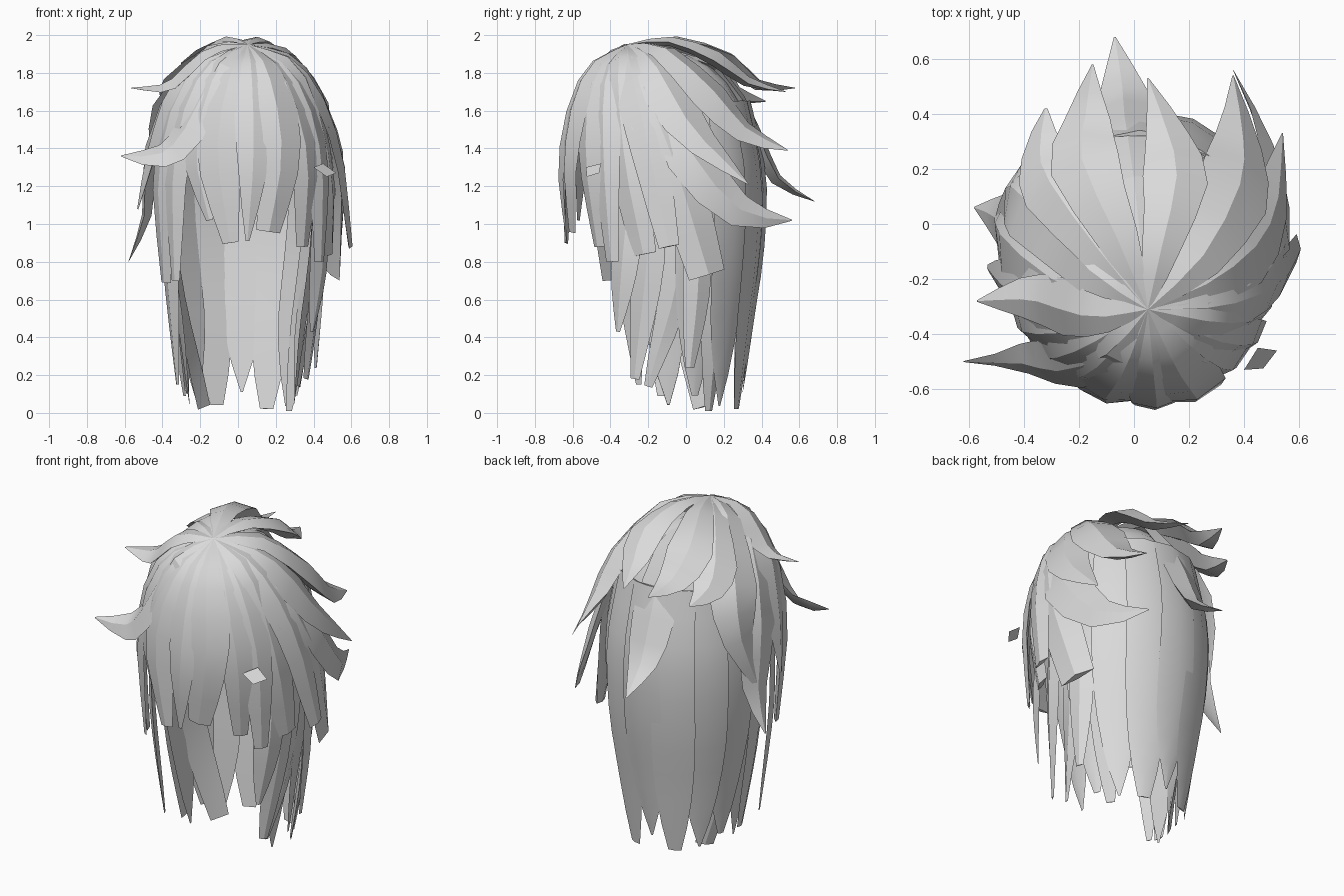
import bpy, bmesh, math, random
from mathutils import Vector

random.seed(4)
cube = bpy.data.objects.get("Cube")
if cube:
    bpy.data.objects.remove(cube)

# One plain hair colour
GREY = (0.7, 0.7, 0.7, 1)
hair = bpy.data.materials.new("light_grey_hair")
hair.use_nodes = True
hair.diffuse_color = GREY
hair.node_tree.nodes["Principled BSDF"].inputs["Base Color"].default_value = GREY

CROWN = Vector((0.05, -0.31, 1.95))
HEAD = Vector((0.03, -0.08, 1.1))


def finish(name, bm, angle=30):
    bmesh.ops.recalc_face_normals(bm, faces=bm.faces)
    mesh = bpy.data.meshes.new(name)
    bm.to_mesh(mesh)
    bm.free()
    mesh.materials.append(hair)
    ob = bpy.data.objects.new(name, mesh)
    bpy.context.collection.objects.link(ob)
    bpy.ops.object.select_all(action='DESELECT')
    ob.select_set(True)
    bpy.context.view_layer.objects.active = ob
    bpy.ops.object.shade_smooth_by_angle(angle=math.radians(angle))


def spline(pts, t):
    # Catmull-Rom point on a path, t from 0 to 1
    n = len(pts) - 1
    i = min(int(t * n), n - 1)
    u = t * n - i
    p1, p2 = pts[i], pts[i + 1]
    p0 = pts[i - 1] if i else 2 * p1 - p2
    p3 = pts[i + 2] if i + 2 <= n else 2 * p2 - p1
    return 0.5 * (2 * p1 + (p2 - p0) * u + (2 * p0 - 5 * p1 + 4 * p2 - p3) * u * u
                  + (3 * p1 - p0 - 3 * p2 + p3) * u ** 3)


def lock(name, path, width, root=0.05, tip=0.0, ridge=0.3, keel=0.0, taper=1.6, steps=8):
    # Tapering lock: ridge on top, keel underneath
    pts = [Vector(p) for p in path]
    bm = bmesh.new()
    rings = []
    for k in range(steps + 1):
        t = k / steps
        p = spline(pts, t)
        tan = (spline(pts, min(t + 0.03, 1)) - spline(pts, max(t - 0.03, 0))).normalized()
        out = p - HEAD
        if p.z < HEAD.z:
            out.z = 0
        out = (out - tan * out.dot(tan)).normalized()
        side = tan.cross(out)
        if t < 0.5:
            w = width * (root + (1 - root) * (t / 0.5) ** 0.8)
        else:
            w = width * (1 - (1 - tip) * ((t - 0.5) / 0.5) ** taper)
        w = max(w, 0.003)
        rings.append([bm.verts.new(q) for q in
                      (p - side * w, p + out * w * ridge, p + side * w, p - out * w * keel)])
    for a, b in zip(rings, rings[1:]):
        for i in range(4):
            j = (i + 1) % 4
            bm.faces.new((a[i], a[j], b[j], b[i]))
    bm.faces.new(rings[0])
    bm.faces.new(rings[-1])
    finish(name, bm)


# Scalp under the locks, open at the bottom
bm = bmesh.new()
bmesh.ops.create_uvsphere(bm, u_segments=20, v_segments=12, radius=1)
bmesh.ops.delete(bm, geom=[v for v in bm.verts if v.co.z < -0.1], context='VERTS')
for v in bm.verts:
    v.co = (0.03 + v.co.x * 0.41, -0.10 + v.co.y * 0.45, 1.36 + v.co.z * 0.55)
finish("scalp", bm, 60)

# Locks sweeping back from the crown: (mid points and tip, half width, tip ratio)
back_spikes = [
    ([(-0.06, -0.05, 1.97), (-0.18, 0.22, 1.87), (-0.17, 0.38, 1.74), (-0.15, 0.58, 1.72)], 0.13, 0),
    ([(0.10, -0.08, 1.97), (0.15, 0.16, 1.88), (0.12, 0.32, 1.76), (0.05, 0.53, 1.70)], 0.12, 0),
    ([(0.0, 0.16, 1.83), (-0.03, 0.36, 1.48), (-0.04, 0.48, 1.24), (-0.07, 0.68, 1.12)], 0.13, 0),
    ([(0.24, -0.12, 1.91), (0.36, 0.12, 1.68), (0.38, 0.30, 1.49), (0.36, 0.54, 1.39)], 0.15, 0),
    ([(-0.12, -0.10, 1.94), (-0.29, 0.14, 1.79), (-0.33, 0.26, 1.69), (-0.32, 0.42, 1.65)], 0.13, 0.05),
]
left_locks = [
    ([(0.36, -0.14, 1.74), (0.51, 0.02, 1.36), (0.48, 0.28, 1.07), (0.36, 0.56, 1.02)], 0.14, 0),
    ([(0.31, -0.18, 1.84), (0.48, 0.02, 1.50), (0.54, 0.33, 1.21)], 0.14, 0),
    ([(0.36, -0.24, 1.75), (0.52, -0.06, 1.30), (0.50, 0.11, 0.73)], 0.14, 0.75),
    ([(0.32, -0.29, 1.82), (0.51, -0.20, 1.42), (0.59, -0.09, 0.88)], 0.11, 0.5),
    ([(0.31, -0.35, 1.81), (0.46, -0.31, 1.32), (0.48, -0.22, 0.84)], 0.11, 0.6),
    ([(0.28, -0.41, 1.78), (0.42, -0.42, 1.35), (0.43, -0.39, 0.80)], 0.10, 0.4),
]
right_locks = [
    ([(-0.15, -0.17, 1.92), (-0.37, 0.08, 1.65), (-0.44, 0.12, 1.36), (-0.51, 0.0, 1.01)], 0.15, 0),
    ([(-0.28, -0.20, 1.80), (-0.45, -0.04, 1.40), (-0.48, 0.02, 1.05), (-0.58, 0.06, 0.80)], 0.14, 0),
    ([(-0.15, -0.33, 1.91), (-0.36, -0.27, 1.73), (-0.57, -0.28, 1.72)], 0.11, 0),
    ([(-0.09, -0.46, 1.84), (-0.26, -0.51, 1.49), (-0.40, -0.49, 1.36), (-0.62, -0.50, 1.36)], 0.12, 0),
    ([(-0.27, -0.30, 1.80), (-0.43, -0.23, 1.45), (-0.53, -0.16, 1.08)], 0.13, 0.1),
    ([(-0.23, -0.38, 1.79), (-0.39, -0.37, 1.32), (-0.38, -0.33, 0.69)], 0.12, 0.4),
]
# Fringe falling over the front
fringe = [
    ([(-0.03, -0.51, 1.79), (-0.10, -0.61, 1.38), (-0.04, -0.63, 0.90)], 0.14, 0.3),
    ([(0.07, -0.53, 1.79), (0.08, -0.65, 1.35), (0.05, -0.63, 0.91)], 0.10, 0.1),
    ([(0.15, -0.51, 1.79), (0.22, -0.61, 1.38), (0.16, -0.60, 0.96)], 0.13, 0.5),
    ([(0.22, -0.47, 1.78), (0.35, -0.51, 1.36), (0.34, -0.46, 0.88)], 0.10, 0.4),
    ([(-0.11, -0.49, 1.79), (-0.21, -0.55, 1.38), (-0.15, -0.57, 1.02)], 0.10, 0.2),
    ([(-0.18, -0.44, 1.79), (-0.32, -0.47, 1.35), (-0.33, -0.42, 0.70)], 0.10, 0.3),
]
for name, group, keel in (("back_spike", back_spikes, 0.4), ("left_lock", left_locks, 0.1),
                          ("right_lock", right_locks, 0.25), ("fringe_lock", fringe, 0.0)):
    for i, (pts, w, tip) in enumerate(group, 1):
        lock(f"{name}_{i}", [CROWN] + pts, w, tip=tip, keel=keel)

# Long hair hanging round the sides and back
COUNT = 9
for i in range(COUNT):
    deg = -18 + 216 * i / (COUNT - 1)
    a = math.radians(deg)
    end = random.uniform(0.02, 0.12)
    path = []
    for t, rx, ry in ((0, 0.35, 0.32), (0.25, 0.41, 0.40), (0.5, 0.39, 0.39),
                      (0.75, 0.33, 0.34), (1, 0.29, 0.30)):
        path.append((0.02 + rx * math.cos(a), ry * math.sin(a), 1.65 + (end - 1.65) * t))
    lock(f"long_lock_{i + 1}", path, 0.125, root=0.85,
         tip=random.choice((0.05, 0.15, 0.3)), ridge=0.2, taper=2.4, steps=10)

# Thin strands in front of the long hair: (top, middle, tip, half width, tip ratio)
strands = [
    ((0.42, -0.28, 1.30), (0.43, -0.32, 0.85), (0.39, -0.36, 0.43), 0.09, 0.15),
    ((0.42, -0.18, 1.30), (0.42, -0.20, 0.80), (0.36, -0.27, 0.18), 0.09, 0.3),
    ((0.43, -0.02, 1.30), (0.40, -0.05, 0.70), (0.32, -0.20, 0.14), 0.08, 0.3),
    ((0.42, 0.04, 1.30), (0.43, 0.06, 0.75), (0.41, 0.02, 0.24), 0.08, 0.3),
    ((-0.40, -0.26, 1.30), (-0.36, -0.30, 0.80), (-0.32, -0.25, 0.15), 0.08, 0.2),
    ((-0.42, -0.12, 1.30), (-0.36, -0.15, 0.70), (-0.28, -0.12, 0.09), 0.08, 0.4),
    ((-0.38, -0.02, 1.30), (-0.30, 0.0, 0.60), (-0.18, 0.08, 0.03), 0.09, 0.6),
    ((0.38, 0.10, 1.10), (0.33, 0.14, 0.50), (0.27, 0.12, 0.01), 0.08, 0.3),
]
for i, (top, mid, end, w, tip) in enumerate(strands, 1):
    lock(f"thin_strand_{i}", [top, mid, end], w, root=0.6, tip=tip)

# Small loose tuft beside the fringe
bm = bmesh.new()
bm.faces.new([bm.verts.new(p) for p in ((0.40, -0.53, 1.30), (0.47, -0.525, 1.25),
                                        (0.52, -0.46, 1.27), (0.45, -0.45, 1.32))])
finish("loose_tuft", bm)
